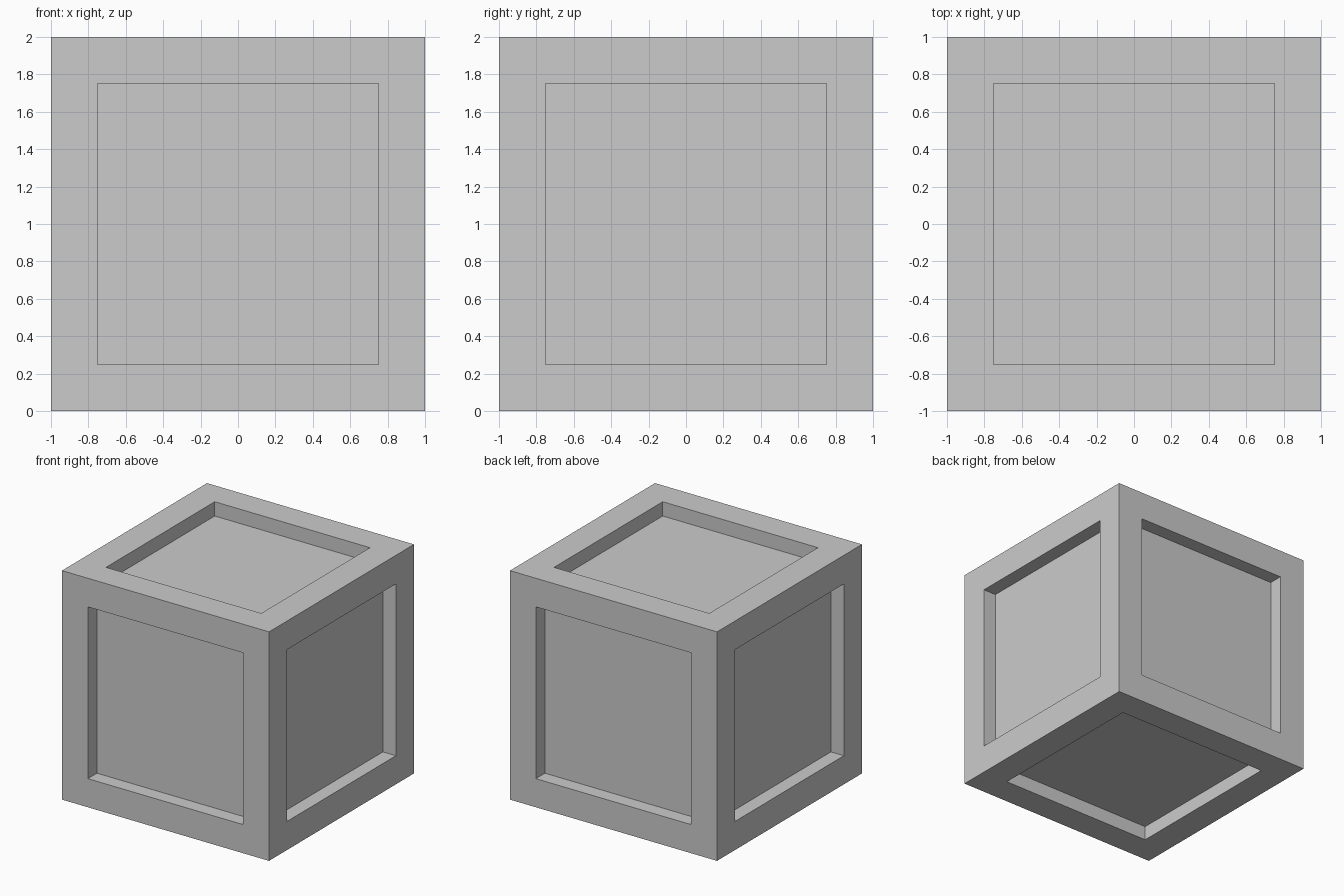
import bpy, bmesh
from mathutils import Matrix

if "Cube" in bpy.data.objects:
    bpy.data.objects.remove(bpy.data.objects["Cube"])

SIZE, BORDER, DEPTH = 2.0, 0.25, 0.125

# Crate body: a cube standing on the ground
bm = bmesh.new()
bmesh.ops.create_cube(bm, size=SIZE, matrix=Matrix.Translation((0, 0, SIZE / 2)))
bm.normal_update()

# Frame border around every side
panels = list(bm.faces)
bmesh.ops.inset_individual(bm, faces=panels, thickness=BORDER, use_even_offset=True)

# Sunken panels with straight walls
bm.normal_update()
sunken = bmesh.ops.extrude_discrete_faces(bm, faces=panels)["faces"]
bm.normal_update()
for face in sunken:
    bmesh.ops.translate(bm, verts=face.verts[:], vec=face.normal * -DEPTH)
bmesh.ops.recalc_face_normals(bm, faces=bm.faces[:])

mesh = bpy.data.meshes.new("crate")
bm.to_mesh(mesh)
bm.free()
crate = bpy.data.objects.new("crate", mesh)
bpy.context.collection.objects.link(crate)
